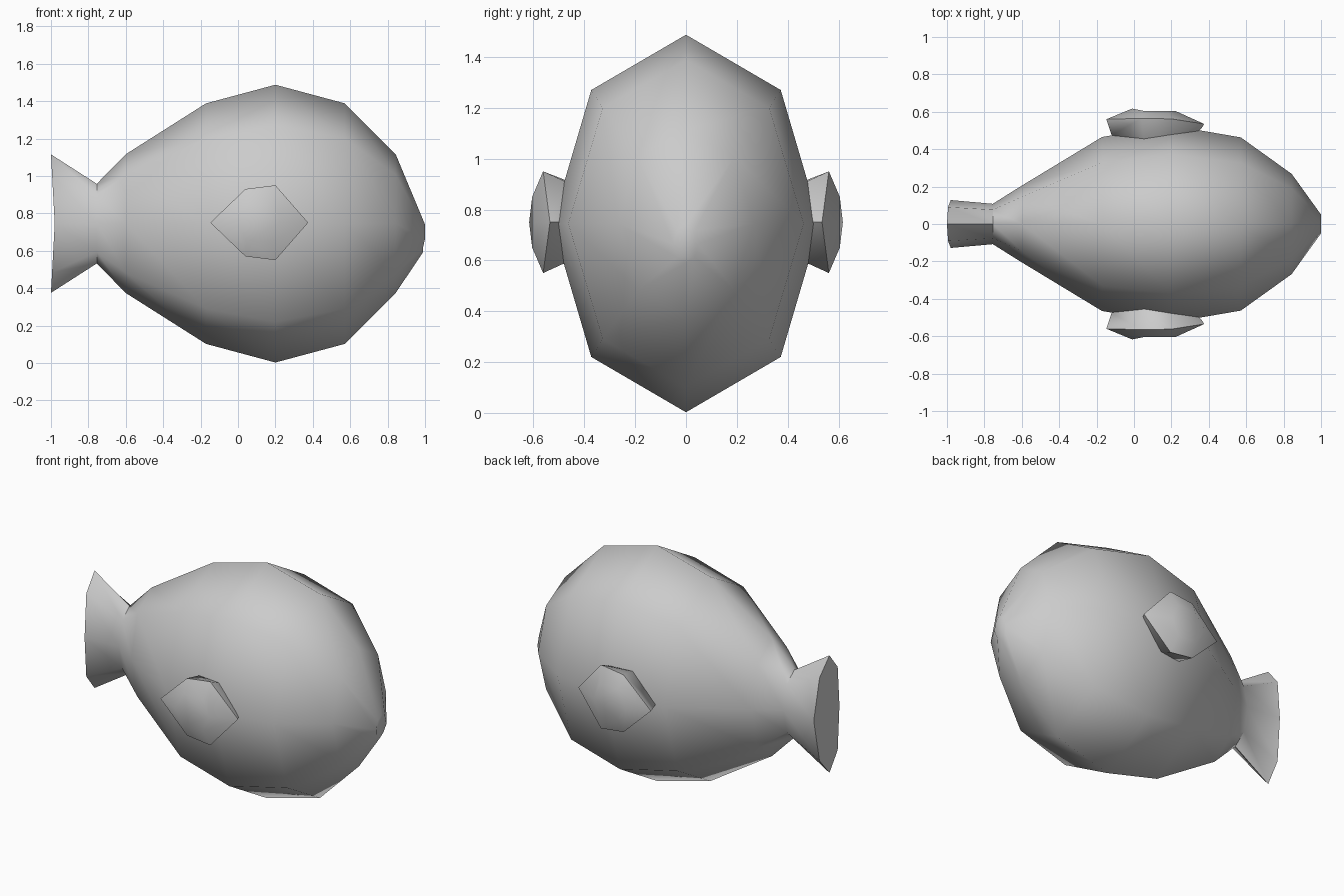
import bpy, bmesh
from math import cos, sin, pi

if "Cube" in bpy.data.objects:
    bpy.data.objects.remove(bpy.data.objects["Cube"])

ZC = 0.745


def make_object(name, loops, cap_start=True, cap_end=True):
    """Skin a list of equal-length vertex loops into one smooth mesh."""
    bm = bmesh.new()
    rings = [[bm.verts.new(p) for p in loop] for loop in loops]
    for a, b in zip(rings, rings[1:]):
        n = len(a)
        for i in range(n):
            j = (i + 1) % n
            bm.faces.new((a[i], a[j], b[j], b[i]))
    if cap_start:
        bm.faces.new(rings[0][::-1])
    if cap_end:
        bm.faces.new(rings[-1])
    bmesh.ops.recalc_face_normals(bm, faces=bm.faces)
    mesh = bpy.data.meshes.new(name)
    bm.to_mesh(mesh)
    bm.free()
    obj = bpy.data.objects.new(name, mesh)
    bpy.context.collection.objects.link(obj)
    bpy.ops.object.select_all(action='DESELECT')
    obj.select_set(True)
    bpy.context.view_layer.objects.active = obj
    bpy.ops.object.shade_smooth_by_angle(angle=1.05)
    return obj


def ring(x, ry, rz, zc=ZC, tilt=0.0):
    """Eight-sided elliptical section; tilt shifts the top and bottom in x."""
    return [(x + tilt * abs(sin(i * pi / 4)),
             ry * cos(i * pi / 4), zc + rz * sin(i * pi / 4)) for i in range(8)]


# Body and flared tail: sections from tail tip to mouth
sections = [
    ring(-0.98, 0.128, 0.37, tilt=-0.02),
    ring(-0.755, 0.108, 0.213),
    ring(-0.60, 0.205, 0.371),
    ring(-0.171, 0.465, 0.643),
    ring(0.20, 0.527, 0.7425),
    ring(0.571, 0.463, 0.643),
    ring(0.843, 0.268, 0.371),
    [(1.0 if z > 0.65 else 0.988, y, z) for _, y, z in ring(1.0, 0.05, 0.075, 0.665)],
]
make_object("fish_body", sections)


# Side fin: hexagonal stub, mirrored to the other side
def fin_loop(upper):
    """Upper half of the loop from back to front, reflected about the fin centre."""
    zc = 0.75
    lower = [(x, y, 2 * zc - z) for x, y, z in upper[1:-1]][::-1]
    return [(x, -y, z) for x, y, z in upper + lower]


fin = make_object("side_fin", [
    fin_loop([(0.0, 0.42, 0.75), (0.06, 0.42, 0.88), (0.19, 0.42, 0.88), (0.30, 0.45, 0.75)]),
    fin_loop([(-0.12, 0.475, 0.75), (0.05, 0.46, 0.91), (0.20, 0.475, 0.91), (0.36, 0.51, 0.75)]),
    fin_loop([(-0.148, 0.56, 0.75), (0.04, 0.565, 0.93), (0.20, 0.562, 0.95), (0.375, 0.535, 0.75)]),
    fin_loop([(-0.01, 0.617, 0.75), (0.05, 0.605, 0.85), (0.18, 0.605, 0.85), (0.22, 0.605, 0.75)]),
])
mirror = fin.modifiers.new("mirror", 'MIRROR')
mirror.use_axis = (False, True, False)
